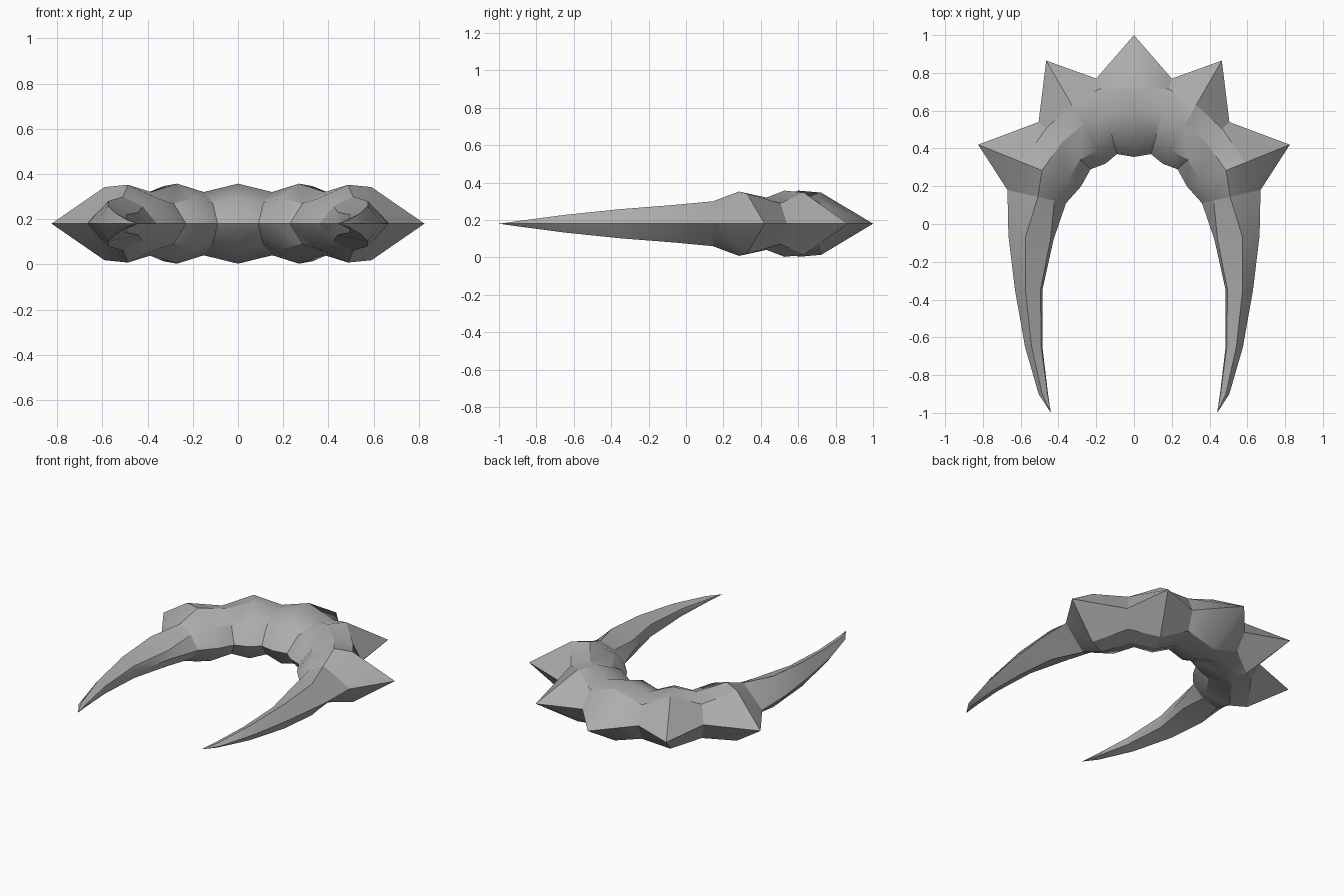
import bpy
import bmesh
import math
from mathutils import Vector

MID = 0.18  # height of the symmetry plane

cube = bpy.data.objects.get("Cube")
if cube:
    bpy.data.objects.remove(cube, do_unlink=True)

grey = bpy.data.materials.new("bone grey")
grey.use_nodes = True
colour = (0.42, 0.42, 0.42, 1)
grey.diffuse_color = colour
grey.node_tree.nodes["Principled BSDF"].inputs["Base Color"].default_value = colour


def cross_section(outer, inner, height, profile):
    """Closed loop from outer edge over the top to the inner edge and back below."""
    a, b = Vector(inner), Vector(outer)

    def point(t, lift):
        p = a.lerp(b, t)
        return Vector((p.x, p.y, MID + lift * height))

    upper = [point(t, lift) for t, lift in profile]
    lower = [point(t, -lift) for t, lift in reversed(profile)]
    return [point(1, 0)] + upper + [point(0, 0)] + lower


def loft(name, sections, tip=None):
    """Skin the sections, close at the tip if there is one, and mirror across x."""
    bm = bmesh.new()
    rings = [[bm.verts.new(p) for p in cross_section(*s)] for s in sections]
    count = len(rings[0])
    for first, second in zip(rings, rings[1:]):
        for i in range(count):
            j = (i + 1) % count
            bm.faces.new((first[i], first[j], second[j], second[i]))
    if tip:
        end = bm.verts.new(tip)
        for i in range(count):
            bm.faces.new((rings[-1][i], rings[-1][(i + 1) % count], end))
    bmesh.ops.recalc_face_normals(bm, faces=bm.faces)
    # make sure the open skin faces outward
    top = max(bm.faces, key=lambda f: f.calc_center_median().z)
    if top.normal.z < 0:
        bmesh.ops.reverse_faces(bm, faces=bm.faces)
    mesh = bpy.data.meshes.new(name)
    bm.to_mesh(mesh)
    bm.free()
    mesh.materials.append(grey)
    obj = bpy.data.objects.new(name, mesh)
    bpy.context.collection.objects.link(obj)
    mirror = obj.modifiers.new("Mirror", "MIRROR")
    mirror.use_clip = True
    bpy.ops.object.select_all(action="DESELECT")
    obj.select_set(True)
    bpy.context.view_layer.objects.active = obj
    bpy.ops.object.shade_smooth_by_angle(angle=math.radians(30))
    return obj


# Profiles: (fraction from inner to outer edge, fraction of height)
spike = [(0.57, 0.94), (0.38, 1), (0.13, 0.64)]
valley = [(0.86, 0.78), (0.56, 1), (0.2, 0.64)]
root = [(0.72, 0.55), (0.48, 1), (0.2, 0.64)]
blade = [(0.82, 0.5), (0.62, 1), (0.07, 0.5)]

# Spiked collar: alternating spikes and valleys from the back centre round
horn_root = ((0.67, 0.18), (0.36, 0.11), 0.12, root)
loft("spiked_collar", [
    ((0, 1), (0, 0.355), 0.177, spike),
    ((0.2, 0.77), (0.09, 0.37), 0.14, valley),
    ((0.465, 0.865), (0.15, 0.32), 0.177, spike),
    ((0.505, 0.54), (0.23, 0.29), 0.14, valley),
    ((0.825, 0.42), (0.28, 0.2), 0.172, spike),
    horn_root,
])

# Curved horns sweeping to the front
loft("horns", [
    horn_root,
    ((0.665, -0.06), (0.425, -0.08), 0.1, blade),
    ((0.63, -0.35), (0.485, -0.35), 0.078, blade),
    ((0.577, -0.65), (0.485, -0.65), 0.047, blade),
    ((0.505, -0.9), (0.455, -0.9), 0.014, blade),
], tip=(0.44, -1, MID))
